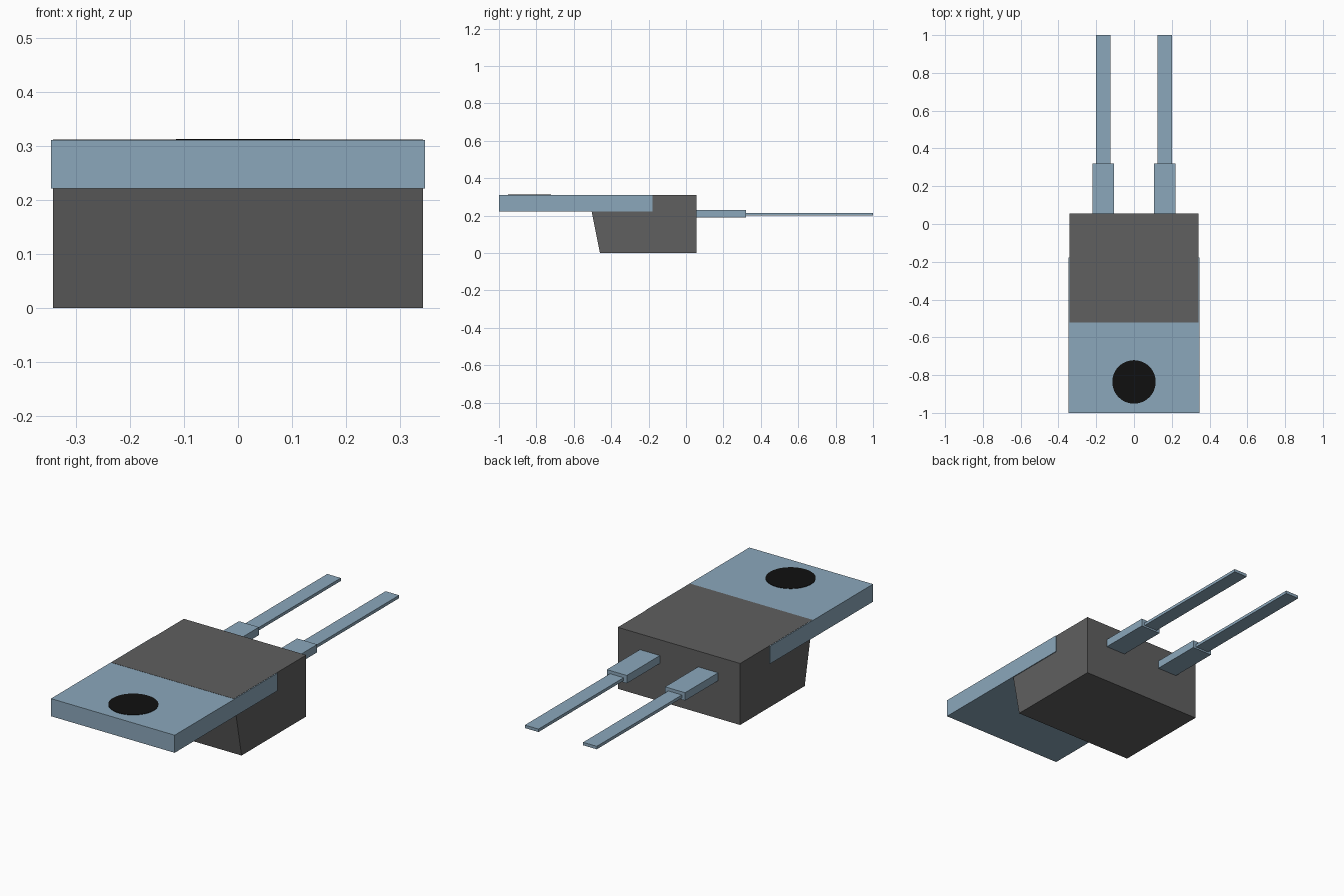
import bpy
import bmesh

old = bpy.data.objects.get("Cube")
if old:
    bpy.data.objects.remove(old, do_unlink=True)


def material(name, colour):
    mat = bpy.data.materials.new(name)
    mat.use_nodes = True
    mat.diffuse_color = (*colour, 1)
    mat.node_tree.nodes["Principled BSDF"].inputs["Base Color"].default_value = (*colour, 1)
    return mat


metal = material("blue grey metal", (0.26, 0.39, 0.50))
plastic = material("dark grey plastic", (0.115, 0.115, 0.115))
black = material("black", (0.005, 0.005, 0.005))


def finish(name, bm, mat):
    bmesh.ops.recalc_face_normals(bm, faces=bm.faces)
    mesh = bpy.data.meshes.new(name)
    bm.to_mesh(mesh)
    bm.free()
    mesh.materials.append(mat)
    obj = bpy.data.objects.new(name, mesh)
    bpy.context.collection.objects.link(obj)
    return obj


def side_prism(name, profile, x0, x1, mat):
    """Extrude a (y, z) side profile from x0 to x1."""
    bm = bmesh.new()
    face = bm.faces.new([bm.verts.new((x0, y, z)) for y, z in profile])
    extruded = bmesh.ops.extrude_face_region(bm, geom=[face])["geom"]
    verts = [v for v in extruded if isinstance(v, bmesh.types.BMVert)]
    bmesh.ops.translate(bm, verts=verts, vec=(x1 - x0, 0, 0))
    return finish(name, bm, mat)


def box(name, x, y, z, mat):
    profile = [(y[0], z[0]), (y[1], z[0]), (y[1], z[1]), (y[0], z[1])]
    return side_prism(name, profile, x[0], x[1], mat)


# Plastic body with a sloping front
side_prism("body", [(-0.46, 0), (0.056, 0), (0.056, 0.311), (-0.522, 0.311)],
           -0.342, 0.342, plastic)

# Metal mounting tab let into the body
box("mounting_tab", (-0.346, 0.346), (-1, -0.178), (0.221, 0.31), metal)

# Mounting hole as a thin dark plate on the tab
bm = bmesh.new()
bmesh.ops.create_cone(bm, cap_ends=True, segments=48, radius1=0.115, radius2=0.115, depth=0.004)
bmesh.ops.translate(bm, verts=bm.verts, vec=(0, -0.836, 0.31))
finish("mounting_hole", bm, black)

# Pair of leads, each with a thick root and a thin pin
for side, sign in (("left", 1), ("right", -1)):
    centre = sign * 0.163
    box(side + "_lead_root", (centre - 0.056, centre + 0.056), (0.05, 0.32), (0.191, 0.231), metal)
    box(side + "_lead_pin", (centre - 0.038, centre + 0.038), (0.31, 1), (0.2, 0.215), metal)
